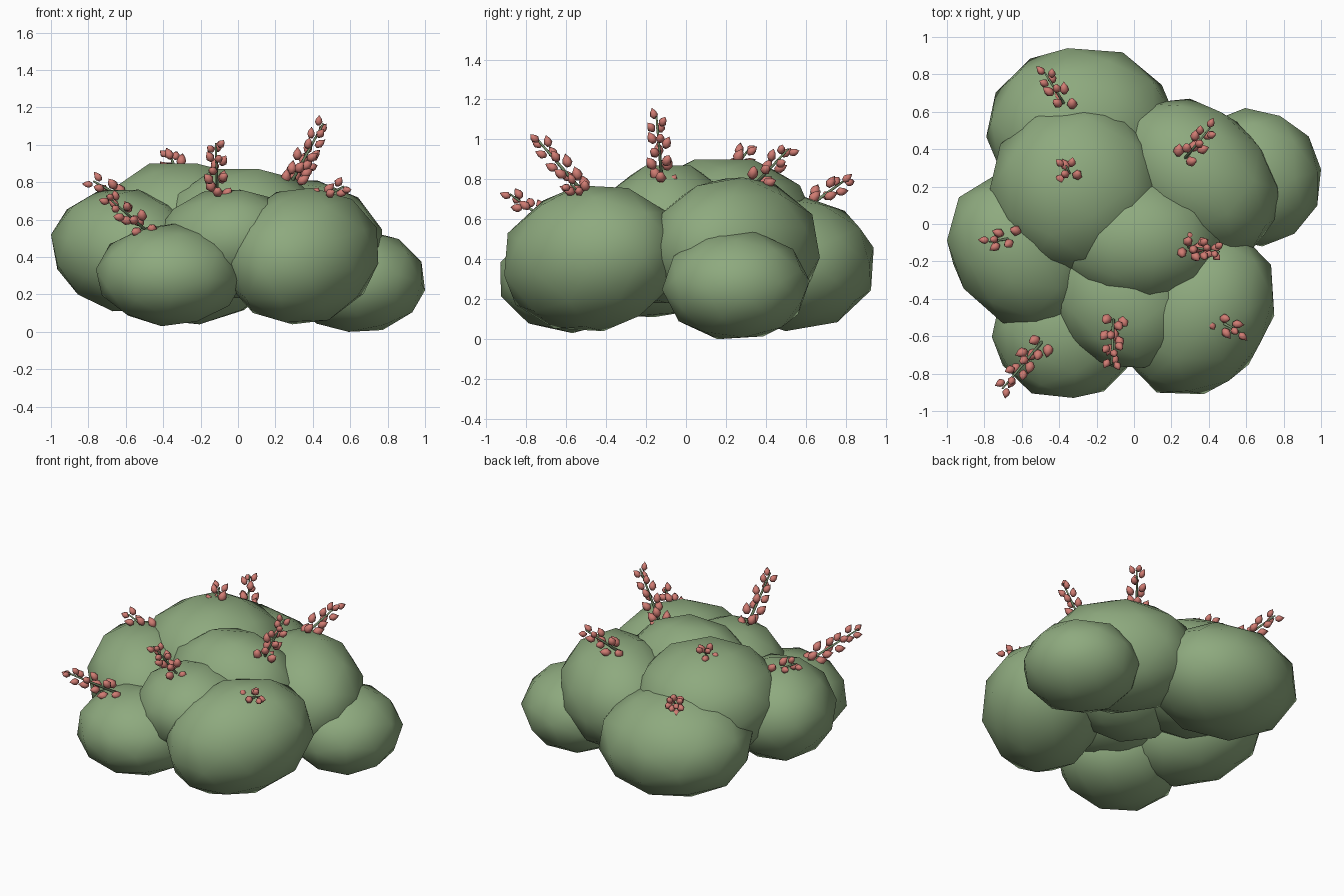
import bpy, bmesh, math, random
from mathutils import Vector, Matrix, Euler

random.seed(4)
if "Cube" in bpy.data.objects:
    bpy.data.objects.remove(bpy.data.objects["Cube"], do_unlink=True)


def make_material(name, rgb):
    mat = bpy.data.materials.new(name)
    mat.use_nodes = True
    mat.diffuse_color = (*rgb, 1)
    mat.node_tree.nodes["Principled BSDF"].inputs["Base Color"].default_value = (*rgb, 1)
    return mat


leaf_green = make_material("leaf green", (0.27, 0.40, 0.21))
stem_green = make_material("stem green", (0.19, 0.28, 0.15))
bud_red = make_material("bud red", (0.63, 0.20, 0.17))


def finish(name, bm, mats):
    mesh = bpy.data.meshes.new(name)
    for face in bm.faces:
        face.smooth = True
    bm.to_mesh(mesh)
    bm.free()
    for mat in mats:
        mesh.materials.append(mat)
    obj = bpy.data.objects.new(name, mesh)
    bpy.context.collection.objects.link(obj)


# Foliage lobes: coarse spheres, turned at random or with a flat face on top,
# stretched along a lean direction, then fitted between a low and a high corner
def lobe(name, low, high, lean, flat_top=False):
    bm = bmesh.new()
    turn = Euler([random.uniform(0, math.tau) for _ in range(3)])
    if flat_top:
        turn = Euler((0, math.radians(37.4), 0))
    bmesh.ops.create_icosphere(bm, subdivisions=2, radius=1,
                               matrix=turn.to_matrix().to_4x4())
    lean = Vector(lean)
    for v in bm.verts:
        v.co += lean * lean.dot(v.co)
    for axis in range(3):
        values = [v.co[axis] for v in bm.verts]
        a, b = min(values), max(values)
        for v in bm.verts:
            t = (v.co[axis] - a) / (b - a)
            v.co[axis] = low[axis] + t * (high[axis] - low[axis])
    finish(name, bm, [leaf_green])


lobe("top_lobe", (-.77, -.28, .22), (.16, .66, .9), (0, 0, 0), True)
lobe("back_lobe", (-.79, .1, .04), (.22, .94, .73), (.1, .1, -.2))
lobe("back_left_lobe", (-.1, -.17, .1), (.77, .67, .81), (.4, -.4, 0))
lobe("low_left_lobe", (.28, -.12, 0), (1, .62, .54), (.1, -.1, 0))
lobe("front_left_lobe", (-.06, -.91, .04), (.75, -.04, .77), (.33, .33, .12))
lobe("right_lobe", (-1, -.57, .11), (-.2, .26, .76), (-.35, .33, .12))
lobe("low_front_lobe", (-.76, -.93, .03), (.03, -.22, .58), (0, 0, 0))
lobe("middle_lobe", (-.42, -.45, .18), (.48, .27, .87), (0, 0, 0), True)
lobe("front_lobe", (-.45, -.77, .2), (.32, -.02, .76), (.3, -.25, .15))


# One pointed bud along a direction: six-sided rings closed by a tip
def add_bud(bm, centre, direction, length):
    frame = direction.to_track_quat('Z', 'Y').to_matrix()
    rings = []
    for height, radius in ((-.42, .16), (-.12, .36), (.18, .28)):
        rings.append([bm.verts.new(centre + frame @ Vector((
            math.cos(i * math.tau / 6) * radius,
            math.sin(i * math.tau / 6) * radius, height)) * length) for i in range(6)])
    tip = bm.verts.new(centre + direction * length * .55)
    faces = [bm.faces.new(rings[0][::-1])]
    for i in range(6):
        j = (i + 1) % 6
        for lower, upper in zip(rings, rings[1:]):
            faces.append(bm.faces.new((lower[i], lower[j], upper[j], upper[i])))
        faces.append(bm.faces.new((rings[-1][i], rings[-1][j], tip)))
    for face in faces:
        face.material_index = 1


# Flowering sprig: a thin tapered stem with buds spiralling up it
def sprig(name, base, tip):
    base, tip = Vector(base), Vector(tip)
    axis = (tip - base).normalized()
    length = (tip - base).length
    rotation = axis.to_track_quat('Z', 'Y').to_matrix()
    bm = bmesh.new()
    place = Matrix.Translation((base + tip) / 2 - axis * .03) @ rotation.to_4x4()
    bmesh.ops.create_cone(bm, cap_ends=True, segments=6, radius1=.01, radius2=.005,
                          depth=length, matrix=place)
    count = max(6, round(length / .027))
    for i in range(count):
        t = i / (count - 1)
        angle = i * 2.4
        side = rotation @ Vector((math.cos(angle), math.sin(angle), 0))
        size = .082 - .024 * t
        centre = base + axis * (length * t * .93) + side * (.053 - .022 * t)
        add_bud(bm, centre, (axis + side * .5).normalized(), size)
    finish(name, bm, [stem_green, bud_red])


sprig("sprig_top", (-.34, .26, .88), (-.37, .33, .97))
sprig("sprig_back", (-.36, .62, .67), (-.49, .83, .82))
sprig("sprig_back_left", (.28, .36, .79), (.42, .53, .97))
sprig("sprig_middle", (.28, -.12, .79), (.47, -.15, 1.14))
sprig("sprig_front_left", (.42, -.5, .7), (.59, -.59, .79))
sprig("sprig_front", (-.11, -.52, .74), (-.12, -.77, 1.03))
sprig("sprig_low_front", (-.5, -.64, .55), (-.72, -.9, .74))
sprig("sprig_right", (-.62, -.07, .72), (-.8, -.1, .82))
